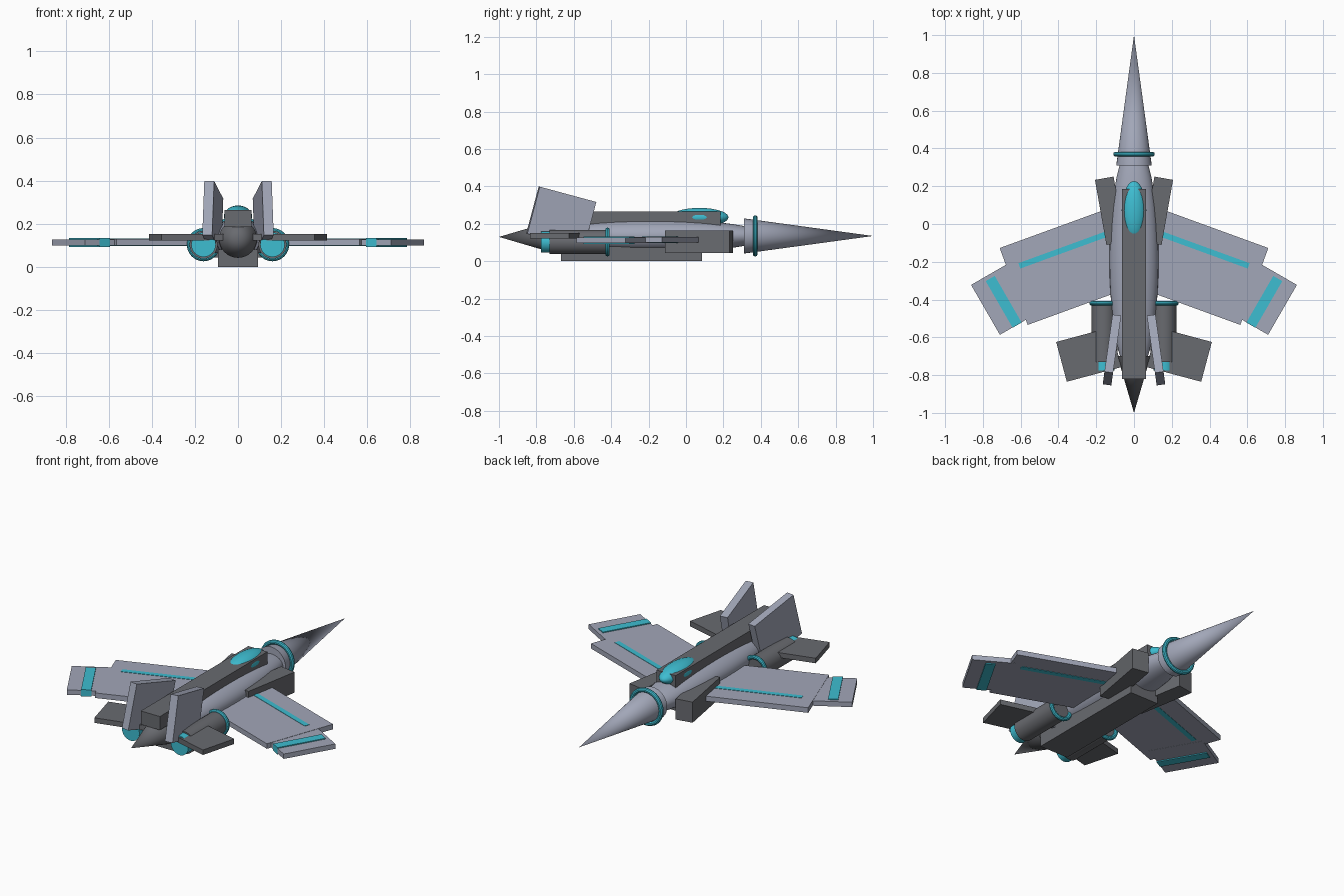
import bpy
from math import radians, pi

if "Cube" in bpy.data.objects:
    bpy.data.objects.remove(bpy.data.objects["Cube"])


def material(name, rgb):
    m = bpy.data.materials.new(name)
    m.diffuse_color = (*rgb, 1)
    m.use_nodes = True
    m.node_tree.nodes["Principled BSDF"].inputs["Base Color"].default_value = m.diffuse_color
    return m


LIGHT = material("light_grey", (0.36, 0.385, 0.48))
DARK = material("dark_grey", (0.14, 0.145, 0.16))
CYAN = material("cyan", (0.048, 0.51, 0.64))


def finish(name, mat, smooth=False):
    ob = bpy.context.object
    ob.name = name
    ob.data.materials.append(mat)
    if smooth:
        bpy.ops.object.shade_smooth_by_angle(angle=radians(30))
    return ob


def box(name, mat, loc, size, rz=0, rx=0):
    bpy.ops.mesh.primitive_cube_add(size=1, location=loc, rotation=(radians(rx), 0, radians(rz)))
    bpy.context.object.scale = size
    return finish(name, mat)


def ball(name, mat, loc, radii):
    # poles point along y
    bpy.ops.mesh.primitive_uv_sphere_add(segments=32, ring_count=20, radius=1, location=loc,
                                         rotation=(-pi / 2, 0, 0))
    bpy.context.object.scale = (radii[0], radii[2], radii[1])
    return finish(name, mat, True)


def cone(name, mat, x, z, y0, y1, r0, r1):
    # round part running along y from y0 (radius r0) to y1 (radius r1)
    bpy.ops.mesh.primitive_cone_add(vertices=32, radius1=r0, radius2=r1, depth=y1 - y0,
                                    location=(x, (y0 + y1) / 2, z), rotation=(-pi / 2, 0, 0))
    return finish(name, mat, True)


def ring(name, x, y, z, major, minor):
    bpy.ops.mesh.primitive_torus_add(major_segments=40, minor_segments=10, major_radius=major,
                                     minor_radius=minor, location=(x, y, z), rotation=(pi / 2, 0, 0))
    return finish(name, CYAN, True)


# Body along the centre line
ball("fuselage", LIGHT, (0, -0.19, 0.135), (0.13, 0.62, 0.09))
cone("nose_cone", LIGHT, 0, 0.135, 0.31, 1.0, 0.094, 0)
ring("nose_ring", 0, 0.37, 0.135, 0.097, 0.013)
cone("tail_cone", DARK, 0, 0.13, -1.0, -0.70, 0.088 * 0, 0.088)
box("spine", DARK, (0, -0.317, 0.225), (0.125, 1.005, 0.08))
box("belly_keel", DARK, (0, -0.292, 0.04), (0.186, 0.754, 0.08))
ball("canopy", CYAN, (0, 0.072, 0.235), (0.065, 0.155, 0.05))

# Paired parts on both sides
for s, side in ((1, "right"), (-1, "left")):
    box(f"intake_{side}", DARK, (s * 0.127, 0.07, 0.104), (0.1, 0.35, 0.122), -10 * s)
    box(f"wing_{side}", LIGHT, (s * 0.355, -0.228, 0.114), (0.6, 0.433, 0.03), -20 * s)
    box(f"wing_stripe_{side}", CYAN, (s * 0.372, -0.136, 0.114), (0.5, 0.03, 0.034), -20 * s)
    box(f"wing_tip_{side}", LIGHT, (s * 0.678, -0.392, 0.113), (0.25, 0.305, 0.029), -30 * s)
    box(f"tip_stripe_{side}", CYAN, (s * 0.69, -0.412, 0.113), (0.055, 0.285, 0.04), -30 * s)
    box(f"tailplane_{side}", DARK, (s * 0.239, -0.691, 0.137), (0.3, 0.218, 0.03), -15 * s)
    box(f"fin_{side}", LIGHT, (s * 0.117, -0.667, 0.232), (0.046, 0.316, 0.26), 8 * s, -15)
    # Engine pod with intake ring and glowing exhaust
    cone(f"engine_{side}", DARK, s * 0.16, 0.103, -0.73, -0.42, 0.065, 0.065)
    ring(f"engine_ring_{side}", s * 0.16, -0.42, 0.103, 0.065, 0.012)
    cone(f"exhaust_{side}", CYAN, s * 0.16, 0.103, -0.775, -0.70, 0.057, 0.057)
